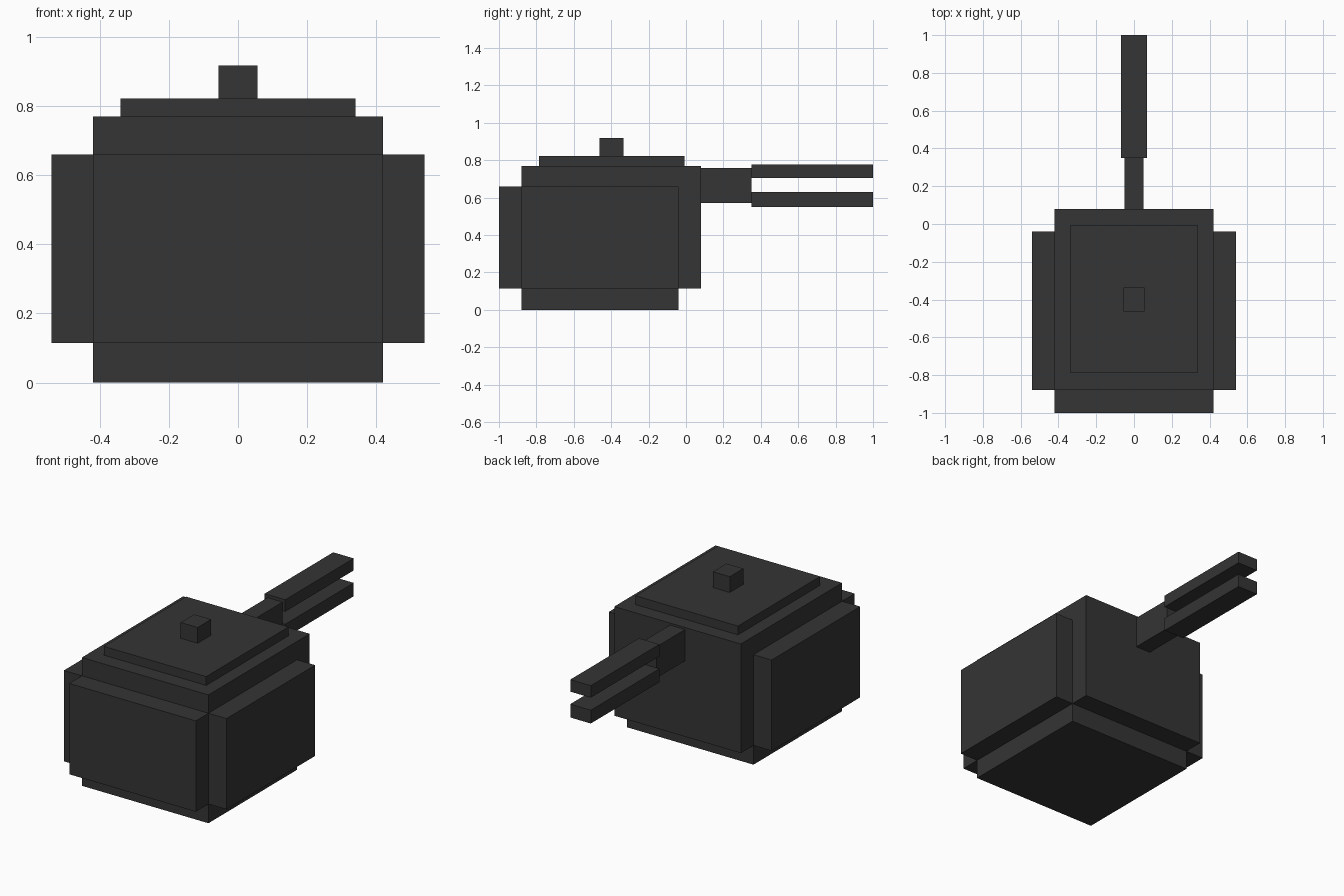
import bpy

if "Cube" in bpy.data.objects:
    bpy.data.objects.remove(bpy.data.objects["Cube"])

mat = bpy.data.materials.new("dark_iron")
mat.diffuse_color = (0.035, 0.035, 0.035, 1)
mat.use_nodes = True
mat.node_tree.nodes["Principled BSDF"].inputs["Base Color"].default_value = mat.diffuse_color


def make(name, verts, faces):
    me = bpy.data.meshes.new(name)
    me.from_pydata(verts, [], faces)
    me.materials.append(mat)
    ob = bpy.data.objects.new(name, me)
    bpy.context.collection.objects.link(ob)
    return ob


def extrude_x(name, profile, x0, x1):
    """Extrude a counter-clockwise (y, z) profile from x0 to x1."""
    n = len(profile)
    verts = [(x, y, z) for x in (x0, x1) for y, z in profile]
    faces = [tuple(reversed(range(n))), tuple(range(n, 2 * n))]
    faces += [(i, (i + 1) % n, n + (i + 1) % n, n + i) for i in range(n)]
    return make(name, verts, faces)


def box(name, x, y, z):
    return extrude_x(name, [(y[0], z[0]), (y[1], z[0]), (y[1], z[1]), (y[0], z[1])], *x)


# Pot body, with the back wall stepping out above the base
extrude_x("pot_body", [(-0.88, 0), (-0.04, 0), (-0.04, 0.115),
                       (0.08, 0.115), (0.08, 0.77), (-0.88, 0.77)], -0.42, 0.42)

# Bulging wall panels
box("front_panel", (-0.42, 0.42), (-1.0, -0.88), (0.115, 0.66))
box("left_panel", (-0.54, -0.42), (-0.88, -0.04), (0.115, 0.66))
box("right_panel", (0.42, 0.54), (-0.88, -0.04), (0.115, 0.66))

# Lid and knob
box("lid", (-0.34, 0.34), (-0.787, -0.007), (0.77, 0.823))
box("lid_knob", (-0.056, 0.056), (-0.463, -0.335), (0.823, 0.918))

# Handle: neck and two grip bars
box("handle_neck", (-0.05, 0.05), (0.08, 0.35), (0.57, 0.758))
box("lower_grip", (-0.068, 0.068), (0.35, 1.0), (0.55, 0.63))
box("upper_grip", (-0.068, 0.068), (0.35, 1.0), (0.705, 0.777))
